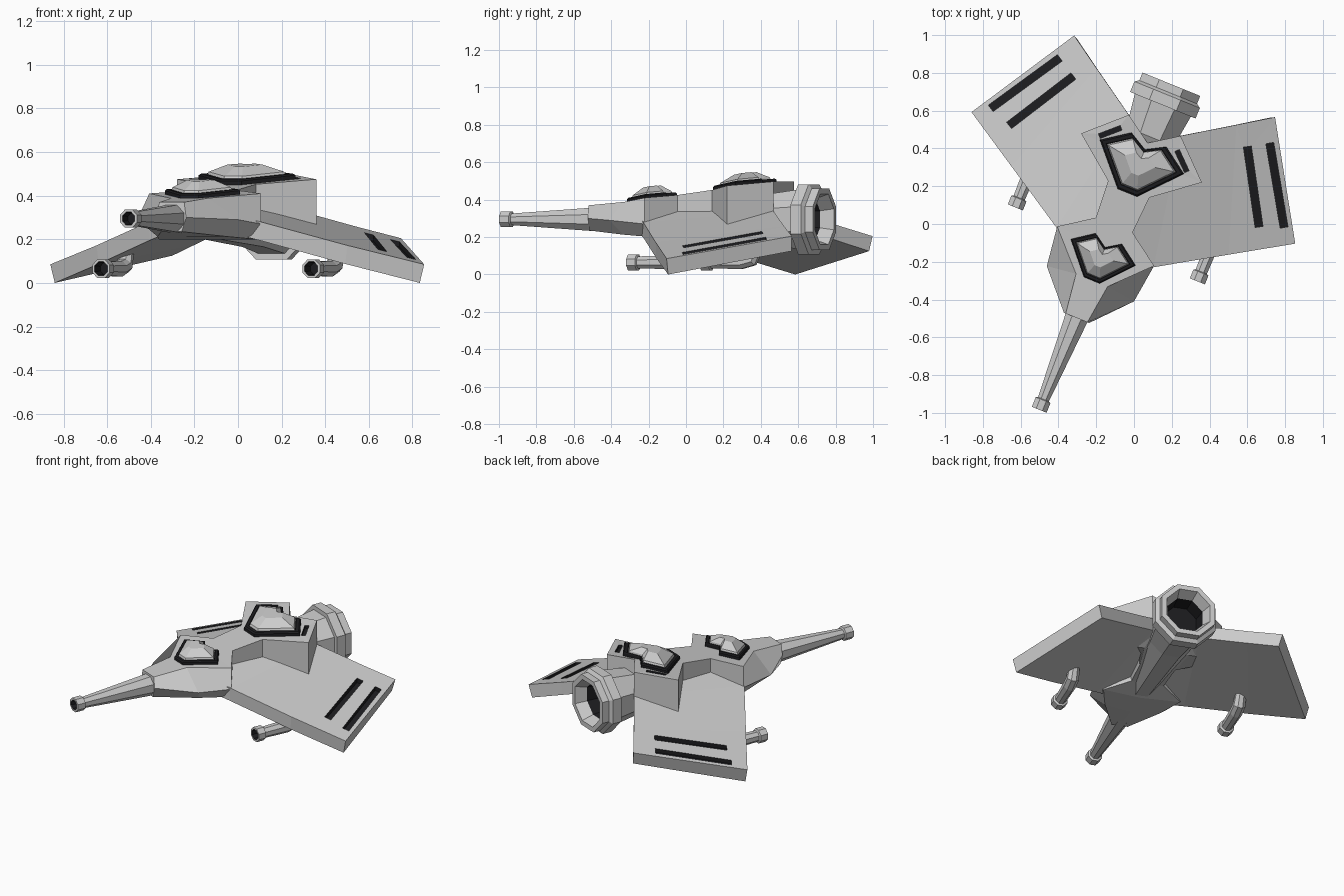
import bpy, bmesh, math
from mathutils import Matrix, Vector

if "Cube" in bpy.data.objects:
    bpy.data.objects.remove(bpy.data.objects["Cube"])

# The craft is built along its own axis, then yawed into place
PLACE = Matrix.Rotation(math.radians(-22.1), 4, 'Z') @ Matrix.Translation((-0.095, 0, 0))
DARK = bpy.data.materials.new("dark")
DARK.diffuse_color = (0.012, 0.012, 0.014, 1)
DARK.use_nodes = True
DARK.node_tree.nodes["Principled BSDF"].inputs["Base Color"].default_value = DARK.diffuse_color


def loft(name, rings, dark=(), caps=(0, 0)):
    """Skin a list of closed rings; 'dark' lists the segments coloured dark."""
    bm = bmesh.new()
    vr = [[bm.verts.new(PLACE @ Vector(p)) for p in ring] for ring in rings]
    n = len(rings[0])
    for k in range(len(vr) - 1):
        for i in range(n):
            j = (i + 1) % n
            f = bm.faces.new((vr[k][i], vr[k][j], vr[k + 1][j], vr[k + 1][i]))
            f.material_index = 1 if k in dark else 0
    bm.faces.new(vr[0]).material_index = caps[0]
    bm.faces.new(vr[-1]).material_index = caps[1]
    bmesh.ops.recalc_face_normals(bm, faces=bm.faces)
    me = bpy.data.meshes.new(name)
    me.materials.append(None)
    me.materials.append(DARK)
    bm.to_mesh(me)
    bm.free()
    ob = bpy.data.objects.new(name, me)
    bpy.context.collection.objects.link(ob)
    return ob


def mirrored(half):
    """Half ring from centre to centre -> full ring."""
    return half + [(-x, y, z) for x, y, z in reversed(half[1:-1])]


def tube(name, s, path, **kw):
    """Octagonal tube; path = (along, height, apothem, tilt in degrees)."""
    rings = []
    for v, z, r, tilt in path:
        r /= math.cos(math.pi / 8)
        t = math.radians(tilt)
        ring = []
        for i in range(8):
            a = (i + 0.5) * math.pi / 4
            ring.append((s + r * math.cos(a), v - r * math.sin(a) * math.sin(t),
                         z + r * math.sin(a) * math.cos(t)))
        rings.append(ring)
    return loft(name, rings, **kw)


def slot(target, p, q, width, depth=0.02):
    """Cut a dark recessed slot from p to q (points on the top surface)."""
    p, q = Vector(p), Vector(q)
    d = (q - p).normalized()
    w = Vector((-d.y, d.x, 0)).normalized() * width / 2
    if abs(p.z - 0.2) < 0.2 and p.z < 0.35:      # follow the wing's droop
        w.z = -abs(w.x) * 0.25 * (1 if w.x * p.x > 0 else -1)
    rings = [[e + w + Vector((0, 0, h)) for e, w, h in
              ((e, w, 0.08), (e, -w, 0.08), (e, -w, -depth), (e, w, -depth))] for e in (p, q)]
    c = loft("slot_cutter", rings, dark=(0,), caps=(1, 1))
    c.hide_render = True
    c.hide_set(True)
    m = target.modifiers.new("slot", 'BOOLEAN')
    m.operation = 'DIFFERENCE'
    m.solver = 'EXACT'
    m.object = c


def deck(v):
    return 0.431 + 0.13 * v


# Hull: faceted nose, pinched neck, wide rear block with a notched back
hull_pts = [  # (top), (side), (bottom), centre v
    ((.062, -.575, .37), (.072, -.575, .30), (.05, -.575, .235), -.575),
    ((.09, -.36, .388), (.249, -.38, .29), (.17, -.33, .213), -.36),
    ((.277, -.165, .41), (.277, -.165, .27), (.24, -.14, .20), -.165),
    ((.105, -.045, .425), (.105, -.045, .28), (.10, -.03, .225), -.045),
    ((.118, .16, .452), (.118, .16, .28), (.11, .16, .23), .16),
    ((.345, .339, .475), (.345, .339, .24), (.14, .339, .24), .339),
    ((.148, .525, .497), (.148, .525, .31), (.12, .50, .28), .424)]
hull = loft("hull", [mirrored([(0, cv, t[2]), t, m, b, (0, cv, b[2])]) for t, m, b, cv in hull_pts])
for sx in (1, -1):
    slot(hull, (sx * .16, .446, deck(.446)), (sx * .25, .362, deck(.362)), .026)

# Spine: nose barrel tapering back through the hull into the engine
Z = .295
spine = [(-1.05, .024), (-1.10, .03), (-1.10, .042), (-1.045, .042), (-1.04, .031), (-.575, .062),
         (.42, .13), (.64, .16), (.64, .187), (.70, .187), (.715, .165), (.76, .165),
         (.76, .135), (.69, .11), (.60, .10)]
tube("nose_barrel_and_engine", 0, [(v, Z, r, 0) for v, r in spine], dark=(0, 13), caps=(1, 1))

# Wings with dark slots, and a cannon hung under each
wing_pts = [  # front top, back top, bottom inset
    ((.05, -.31, .345), (.05, .44, .38), 0),
    ((.277, -.173, .28), (.148, .525, .34), .005),
    ((.62, .038, .172), (.40, .69, .258), .01),
    ((.925, .225, .085), (.574, .805, .205), .022)]
gun = [(-.10, .065, .026, 0), (-.155, .065, .032, 0), (-.155, .065, .043, 0), (-.105, .065, .043, 0),
       (-.10, .065, .032, 0), (.07, .065, .036, 0), (.13, .08, .036, 35), (.165, .15, .03, 80)]
for side, sx in (("right", 1), ("left", -1)):
    rings = []
    for f, b, i in wing_pts:
        rings.append([(sx * f[0], f[1], f[2]), (sx * b[0], b[1], b[2]),
                      (sx * (b[0] - i), b[1] - i / 2, b[2] - .08),
                      (sx * (f[0] - i), f[1], f[2] - .085)])
    wing = loft(side + "_wing", rings)
    slot(wing, (sx * .497, .605, .216), (sx * .714, .235, .145), .042)
    slot(wing, (sx * .60, .667, .190), (sx * .838, .282, .110), .042)
    tube(side + "_cannon", sx * .52, gun, dark=(0,), caps=(1, 0))

# Canopies: dark chevron frame with a faceted dome
def canopy(name, half, mid):
    outline = mirrored([(0, half[0][1], 0)] + half)

    def ring(k, h):
        return [(x * k, mid + (y - mid) * k, deck(mid + (y - mid) * k) + h) for x, y, _ in outline]
    steps = [(1, -.03), (1, .018), (.95, .025), (.84, .025), (.82, .018), (.78, .035), (.36, .07)]
    loft(name, [ring(*s) for s in steps], dark=(0, 1, 2, 3), caps=(1, 0))


canopy("front_canopy", [(.045, -.36, 0), (.185, -.20, 0), (.075, -.122, 0), (0, -.172, 0)], -.235)
canopy("rear_canopy", [(.055, .14, 0), (.24, .345, 0), (.10, .443, 0), (0, .387, 0)], .305)
